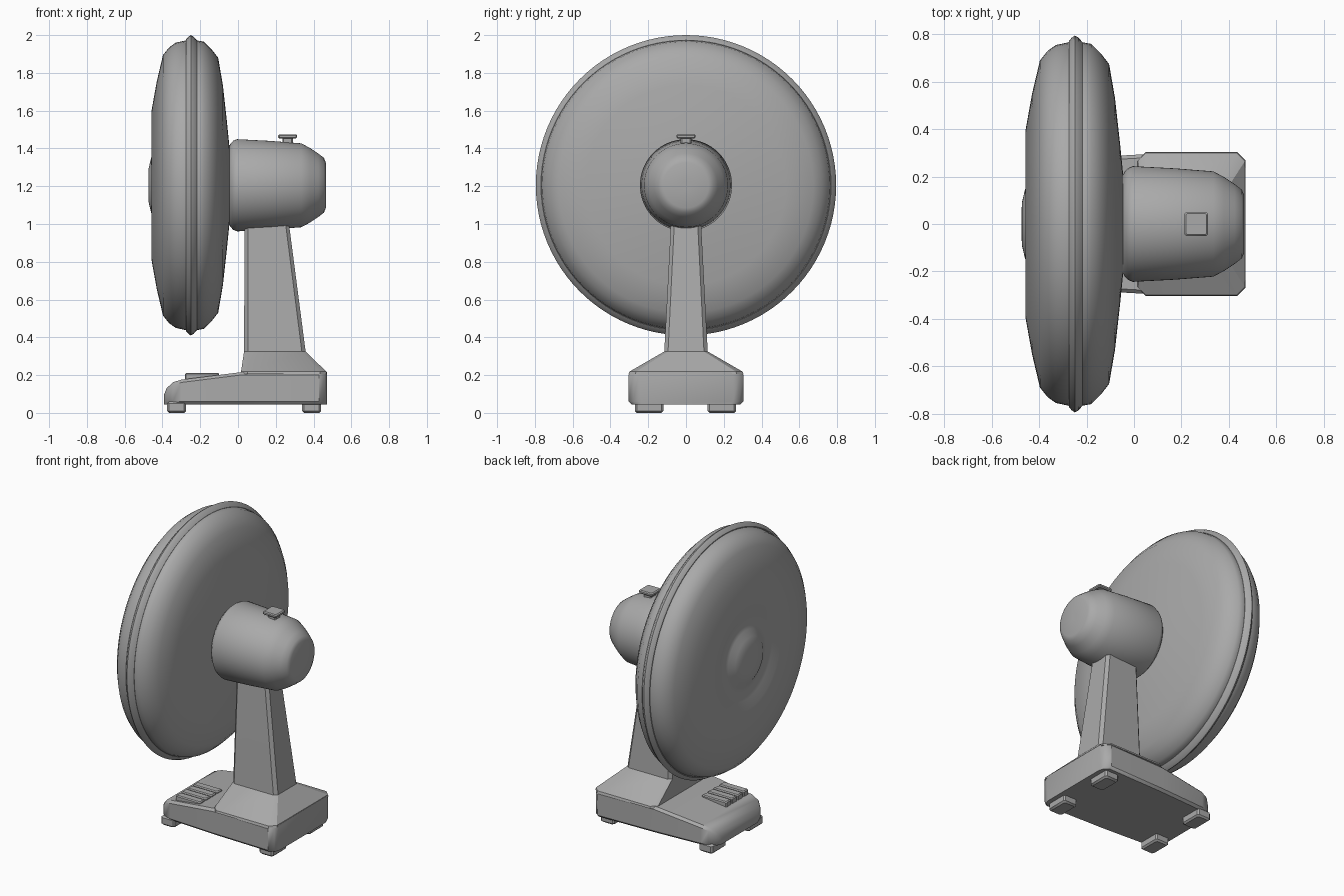
import bpy
import bmesh
from math import cos, sin, pi, radians

cube = bpy.data.objects.get("Cube")
if cube:
    bpy.data.objects.remove(cube, do_unlink=True)

AXIS_Z = 1.205  # height of the fan axis

grey = bpy.data.materials.new("plain grey")
grey.use_nodes = True
grey.diffuse_color = (0.4, 0.4, 0.4, 1)
grey.node_tree.nodes["Principled BSDF"].inputs["Base Color"].default_value = (0.4, 0.4, 0.4, 1)


def loft(name, rings, angle=35):
    """Skin a list of equal-sized point rings and cap both ends."""
    bm = bmesh.new()
    loops = [[bm.verts.new(p) for p in ring] for ring in rings]
    n = len(loops[0])
    for a, b in zip(loops, loops[1:]):
        for i in range(n):
            j = (i + 1) % n
            bm.faces.new((a[i], a[j], b[j], b[i]))
    bm.faces.new(loops[0])
    bm.faces.new(loops[-1])
    bmesh.ops.recalc_face_normals(bm, faces=bm.faces)
    mesh = bpy.data.meshes.new(name)
    bm.to_mesh(mesh)
    bm.free()
    mesh.materials.append(grey)
    obj = bpy.data.objects.new(name, mesh)
    bpy.context.collection.objects.link(obj)
    bpy.ops.object.select_all(action='DESELECT')
    obj.select_set(True)
    bpy.context.view_layer.objects.active = obj
    bpy.ops.object.shade_smooth_by_angle(angle=radians(angle))
    return obj


def revolve(name, profile, segments=64, angle=35):
    """Turn an (x, radius) profile around the fan axis."""
    turns = [2 * pi * i / segments for i in range(segments)]
    return loft(name, [[(x, r * cos(t), AXIS_Z + r * sin(t)) for t in turns]
                       for x, r in profile], angle)


def plan(x0, x1, w, z, c):
    """Horizontal rectangle with cut corners."""
    return [(x0 + c, -w, z), (x1 - c, -w, z), (x1, c - w, z), (x1, w - c, z),
            (x1 - c, w, z), (x0 + c, w, z), (x0, w - c, z), (x0, c - w, z)]


def block(name, x0, x1, y, w, z0, z1, c=0.006):
    """Small box with softened edges, centred on y."""
    rings = [plan(x0 + c, x1 - c, w - c, z0, c), plan(x0, x1, w, z0 + c, c),
             plan(x0, x1, w, z1 - c, c), plan(x0 + c, x1 - c, w - c, z1, c)]
    obj = loft(name, rings, 30)
    obj.location.y = y
    return obj


# Fan cage: dished front with a central boss, rim band, and domed back
revolve("cage_front", [(-0.475, 0.03), (-0.473, 0.09), (-0.46, 0.145), (-0.435, 0.185),
                       (-0.428, 0.22), (-0.436, 0.27), (-0.452, 0.33), (-0.457, 0.40),
                       (-0.43, 0.55), (-0.397, 0.69), (-0.365, 0.73), (-0.33, 0.755),
                       (-0.275, 0.767), (-0.25, 0.76)], 96, 50)
revolve("cage_rim", [(-0.277, 0.70), (-0.275, 0.772), (-0.262, 0.787), (-0.25, 0.795),
                     (-0.235, 0.787), (-0.218, 0.768), (-0.216, 0.70)], 96)
revolve("cage_back", [(-0.25, 0.755), (-0.22, 0.767), (-0.18, 0.76), (-0.14, 0.72),
                      (-0.105, 0.675), (-0.08, 0.53), (-0.06, 0.35), (-0.045, 0.2),
                      (-0.04, 0.05)], 96, 50)

# Motor housing
revolve("motor_housing", [(-0.05, 0.2), (-0.04, 0.22), (-0.025, 0.236), (-0.005, 0.244),
                          (0.17, 0.235), (0.335, 0.222), (0.38, 0.198), (0.425, 0.168),
                          (0.455, 0.145), (0.465, 0.12), (0.465, 0.02)], 64, 50)

# Oscillation knob
block("knob_stem", 0.235, 0.29, 0, 0.028, 1.41, 1.462)
block("knob_cap", 0.213, 0.312, 0, 0.05, 1.453, 1.475)

# Base: cross-sections along x given as (x, half width, top height)
sections = [(-0.392, 0.20, 0.095), (-0.378, 0.235, 0.13), (-0.345, 0.262, 0.162),
            (-0.30, 0.275, 0.176), (0.02, 0.293, 0.216), (0.43, 0.304, 0.216),
            (0.46, 0.28, 0.216), (0.47, 0.25, 0.216)]
loft("base", [[(x, -w, 0.06), (x, -w, top - 0.015), (x, 0.015 - w, top),
               (x, w - 0.015, top), (x, w, top - 0.015), (x, w, 0.06),
               (x, w - 0.015, 0.045), (x, 0.015 - w, 0.045)]
              for x, w, top in sections], 40)

# Pedestal: wide flare rising into a tapering column
loft("pedestal", [plan(0.015, 0.47, 0.304, 0.205, 0.035), plan(0.016, 0.468, 0.30, 0.218, 0.035),
                  plan(0.032, 0.358, 0.115, 0.325, 0.02), plan(0.035, 0.27, 0.08, 1.0, 0.018),
                  plan(0.035, 0.26, 0.075, 1.08, 0.018)], 30)

# Speed buttons in a row on one side of the base top
for i in range(4):
    block(f"speed_button_{i + 1}", -0.28, -0.10, -0.225 + i * 0.06, 0.026, 0.16, 0.212)

# Feet
for end, x in (("front", -0.325), ("rear", 0.39)):
    for side, y in (("right", -0.195), ("left", 0.19)):
        block(f"{end}_{side}_foot", x - 0.05, x + 0.05, y, 0.075, 0.0, 0.06, 0.01)
